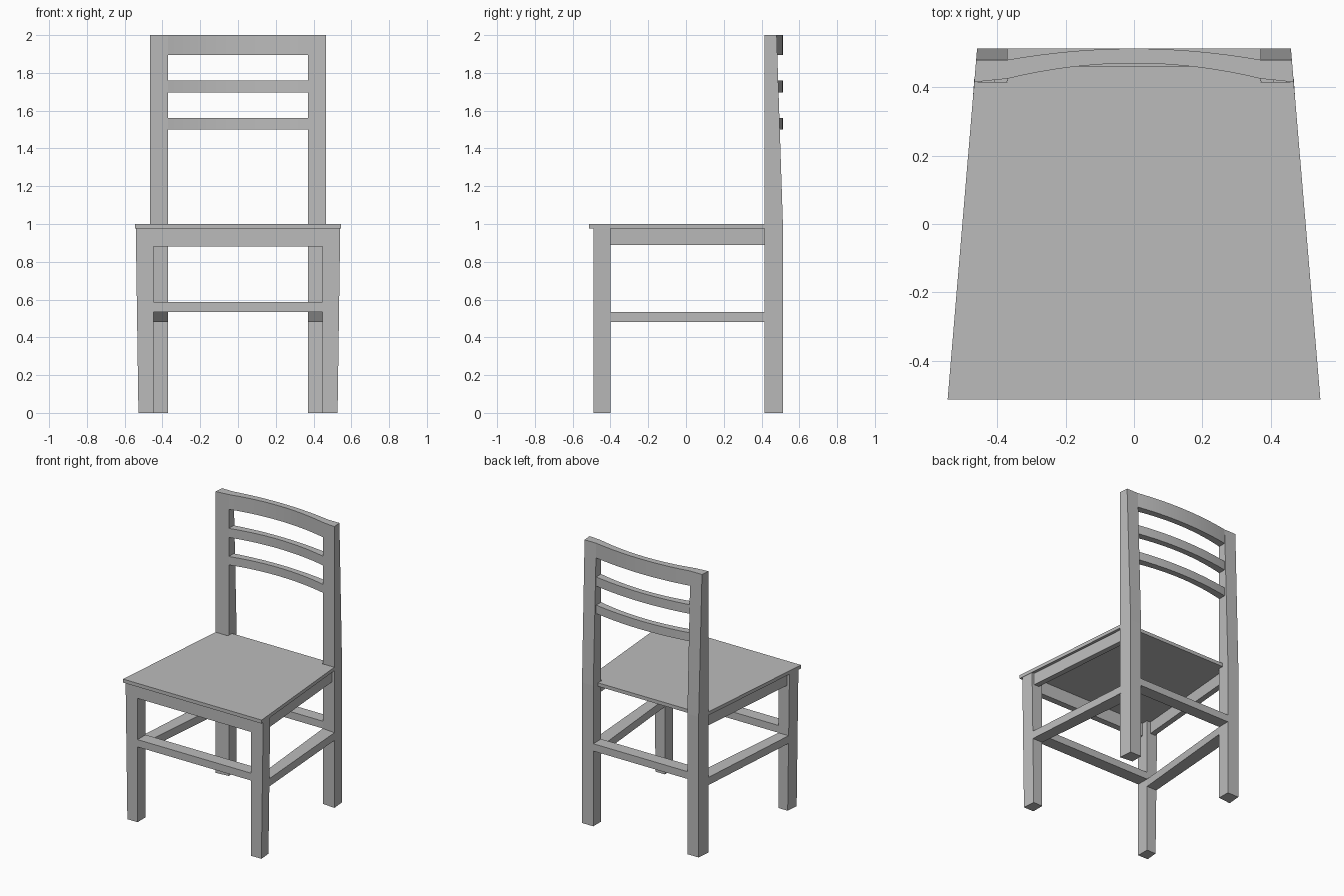
import bpy, bmesh

cube = bpy.data.objects.get("Cube")
if cube:
    bpy.data.objects.remove(cube, do_unlink=True)

# One plain grey for the whole chair
grey = bpy.data.materials.new("plain_grey")
grey.use_nodes = True
colour = (0.5, 0.5, 0.5, 1)
grey.diffuse_color = colour
grey.node_tree.nodes["Principled BSDF"].inputs["Base Color"].default_value = colour


def loft(name, rings, smooth=False):
    """Closed solid through rings of (height, outline points)."""
    bm = bmesh.new()
    loops = [[bm.verts.new((x, y, z)) for x, y in pts] for z, pts in rings]
    n = len(loops[0])
    for low, high in zip(loops, loops[1:]):
        for i in range(n):
            j = (i + 1) % n
            bm.faces.new((low[i], low[j], high[j], high[i]))
    bm.faces.new(loops[0])
    bm.faces.new(loops[-1])
    bmesh.ops.recalc_face_normals(bm, faces=bm.faces)
    mesh = bpy.data.meshes.new(name)
    bm.to_mesh(mesh)
    bm.free()
    mesh.materials.append(grey)
    obj = bpy.data.objects.new(name, mesh)
    bpy.context.collection.objects.link(obj)
    if smooth:
        bpy.ops.object.select_all(action="DESELECT")
        obj.select_set(True)
        bpy.context.view_layer.objects.active = obj
        bpy.ops.object.shade_smooth_by_angle()
    return obj


def slab(name, pts, z0, z1, smooth=False):
    return loft(name, [(z0, pts), (z1, pts)], smooth)


def bar(name, half, y0, y1, z0, z1):
    return slab(name, [(-half, y0), (half, y0), (half, y1), (-half, y1)], z0, z1)


FRONT, LEG_BACK, REAR, BACK = -0.49, -0.40, 0.415, 0.513
INNER_F, INNER_R = 0.447, 0.37


def edge(y):
    """Half width of the tapering seat at depth y."""
    return 0.502 - 0.084 * y


# Seat: tapered panel with a tongue between the rear legs
half_seat = [(edge(-BACK), -BACK), (edge(REAR), REAR), (INNER_R, REAR), (INNER_R, 0.46)]
slab("seat", half_seat + [(-x, y) for x, y in reversed(half_seat)], 0.975, 1.0)

# Legs and side members, mirrored
for side, s in (("left", 1), ("right", -1)):
    def flip(pts):
        return [(s * x, y) for x, y in pts]

    def front_ring(inset):
        return flip([(INNER_F, FRONT), (edge(FRONT) - inset, FRONT),
                     (edge(LEG_BACK) - inset, LEG_BACK), (INNER_F, LEG_BACK)])

    def rear_ring(back):
        return flip([(INNER_R, 0.425), (edge(REAR), REAR), (edge(back), back), (INNER_R, back)])

    loft(side + "_front_leg", [(0, front_ring(0.016)), (0.975, front_ring(0.002))])
    loft(side + "_rear_leg", [(0, rear_ring(BACK)), (1.0, rear_ring(BACK)), (2.0, rear_ring(0.48))])
    slab(side + "_stretcher", flip([(INNER_F, LEG_BACK), (edge(LEG_BACK) - 0.009, LEG_BACK),
                                    (edge(REAR), REAR + 0.01), (INNER_R, REAR + 0.01)]), 0.48, 0.535)
    slab(side + "_apron", flip([(edge(LEG_BACK) - 0.06, LEG_BACK), (edge(LEG_BACK) - 0.02, LEG_BACK),
                                (edge(REAR) - 0.02, REAR + 0.01), (edge(REAR) - 0.06, REAR + 0.01)]),
         0.89, 0.975)

# Cross members
bar("front_apron", INNER_F, FRONT, FRONT + 0.045, 0.88, 0.975)
bar("front_stretcher", INNER_F, FRONT, LEG_BACK, 0.535, 0.587)
bar("rear_stretcher", INNER_R, 0.425, BACK, 0.535, 0.587)

# Curved back rails
STEPS = 16
xs = [INNER_R * (2 * i / STEPS - 1) for i in range(STEPS + 1)]


def arc(end, middle):
    return [(x, middle + (end - middle) * (x / INNER_R) ** 2) for x in xs]


outline = arc(0.425, 0.47) + arc(0.48, BACK)[::-1]
for name, z0, z1 in (("top_rail", 1.895, 2.0), ("middle_rail", 1.695, 1.76), ("lower_rail", 1.5, 1.56)):
    slab(name, outline, z0, z1, smooth=True)
